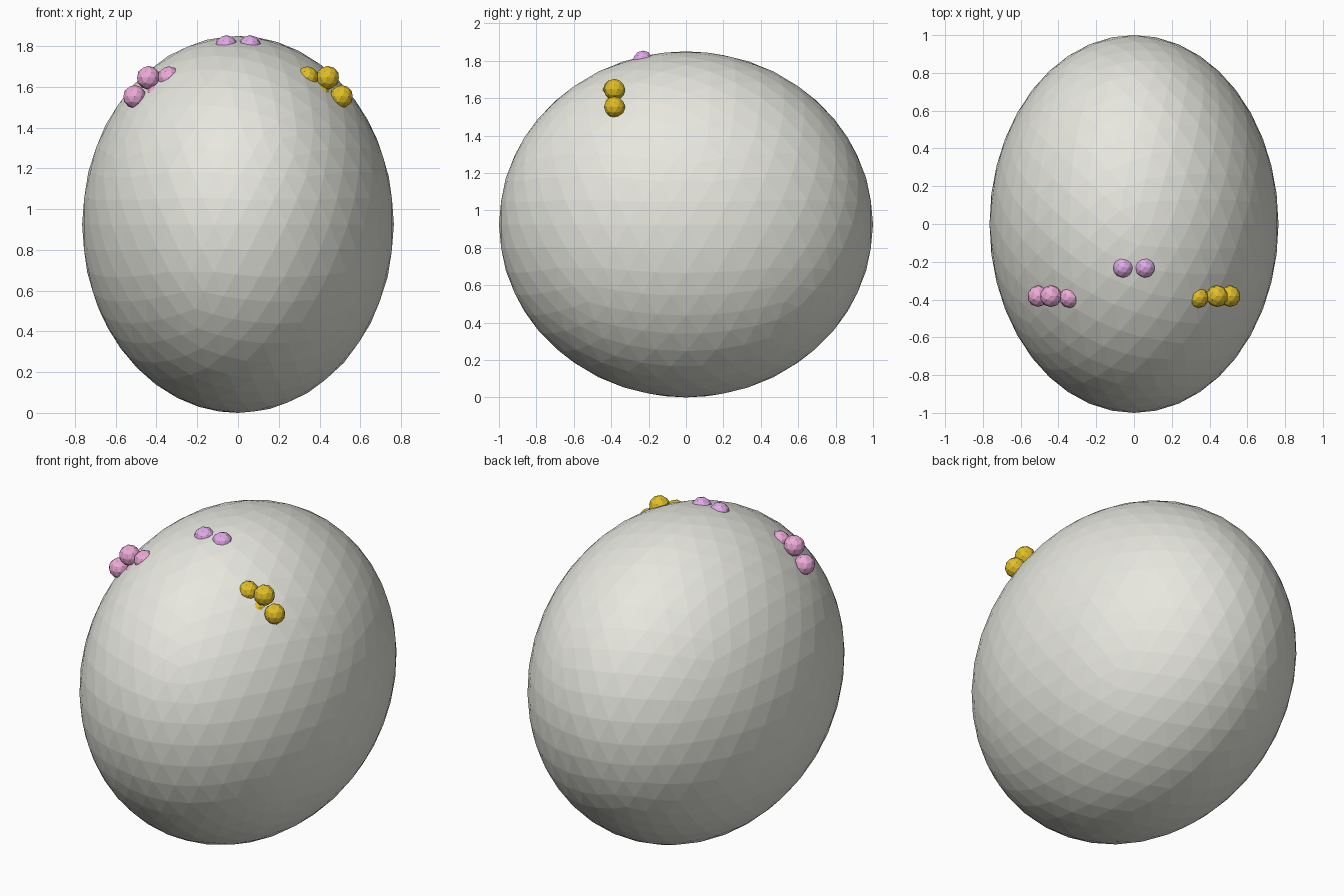
import bpy

if "Cube" in bpy.data.objects:
    bpy.data.objects.remove(bpy.data.objects["Cube"])


def material(name, rgb):
    m = bpy.data.materials.new(name)
    m.diffuse_color = (*rgb, 1)
    m.use_nodes = True
    m.node_tree.nodes["Principled BSDF"].inputs["Base Color"].default_value = m.diffuse_color
    return m


def ball(name, loc, radius, subdivisions, mat):
    bpy.ops.mesh.primitive_ico_sphere_add(subdivisions=subdivisions, radius=radius, location=loc)
    ob = bpy.context.object
    ob.name = name
    ob.data.materials.append(mat)
    return ob


cream = material("cream", (0.80, 0.80, 0.74))
gold = material("gold", (0.75, 0.52, 0.02))
pink = material("pink", (0.85, 0.40, 0.68))
purple = material("purple", (0.75, 0.40, 0.80))

# Egg-shaped body
body = ball("egg_body", (0, 0, 0.925), 1, 4, cream)
bpy.context.view_layer.update()
body.dimensions = (1.53, 2.0, 1.85)

# Clusters of four half-sunk berries, mirrored left and right
cluster = [
    ((0.34, -0.389, 1.645), 0.056),
    ((0.44, -0.382, 1.645), 0.058),
    ((0.508, -0.382, 1.552), 0.057),
    ((0.396, -0.392, 1.557), 0.056),
]
for side, label, mat in ((1, "right", gold), (-1, "left", pink)):
    for i, ((x, y, z), r) in enumerate(cluster):
        ball(f"{label}_berry_{i + 1}", (side * x, y, z), r, 2, mat)

# Pair of berries near the top
for side, label in ((1, "right"), (-1, "left")):
    ball(f"top_berry_{label}", (side * 0.058, -0.23, 1.798), 0.056, 2, purple)
